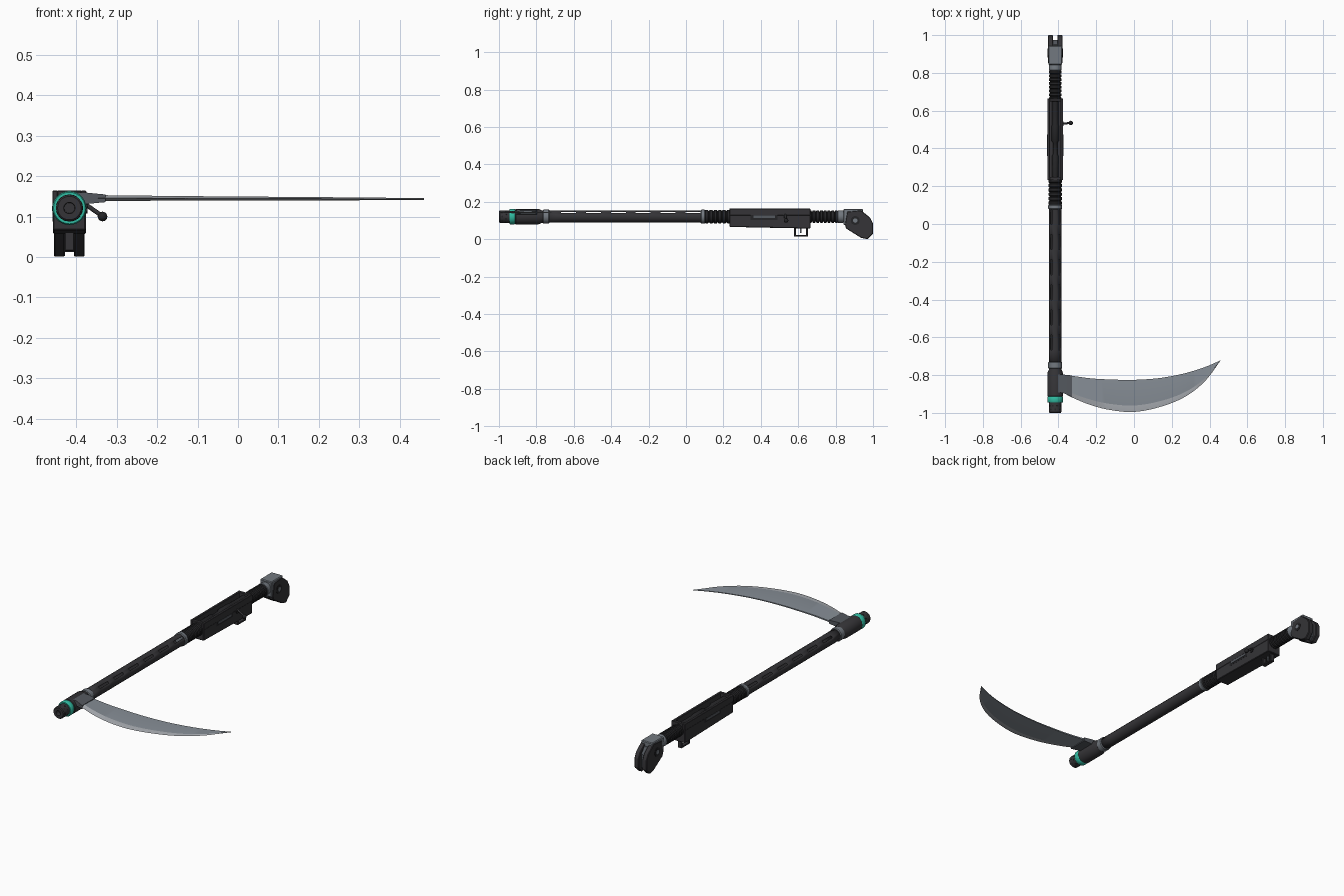
import bpy, bmesh, math
from mathutils import Vector, Matrix

cube = bpy.data.objects.get("Cube")
if cube:
    bpy.data.objects.remove(cube, do_unlink=True)

AX, AZ = -0.417, 0.121  # shaft axis


def material(name, rgb, rough=0.5):
    m = bpy.data.materials.new(name)
    m.use_nodes = True
    m.diffuse_color = (*rgb, 1)
    m.node_tree.nodes["Principled BSDF"].inputs["Base Color"].default_value = (*rgb, 1)
    return m


DARK = material("dark metal", (0.035, 0.034, 0.038))
BLACK = material("black rubber", (0.018, 0.018, 0.020))
STEEL = material("grey steel", (0.17, 0.19, 0.215))
BLADE = material("blade steel", (0.24, 0.27, 0.305))
EDGE = material("honed edge", (0.40, 0.42, 0.45))
SOCKET = material("socket grey", (0.09, 0.10, 0.115))
TEAL = material("teal glow", (0.03, 0.50, 0.36))


def finish(name, bm, *mats, angle=35):
    bmesh.ops.recalc_face_normals(bm, faces=bm.faces)
    me = bpy.data.meshes.new(name)
    bm.to_mesh(me)
    bm.free()
    for m in mats:
        me.materials.append(m)
    me.polygons.foreach_set("use_smooth", [True] * len(me.polygons))
    me.set_sharp_from_angle(angle=math.radians(angle))
    ob = bpy.data.objects.new(name, me)
    bpy.context.collection.objects.link(ob)
    return ob


def lathe(name, mat, profile, segs=28, axis=(AX, AZ)):
    """Solid of revolution along y from (y, radius) pairs."""
    bm = bmesh.new()
    rings = []
    for y, r in profile:
        rings.append([bm.verts.new((axis[0] + r * math.cos(2 * math.pi * i / segs), y,
                                    axis[1] + r * math.sin(2 * math.pi * i / segs)))
                      for i in range(segs)])
    for a, b in zip(rings, rings[1:]):
        for i in range(segs):
            j = (i + 1) % segs
            bm.faces.new((a[i], a[j], b[j], b[i]))
    bm.faces.new(rings[0])
    bm.faces.new(rings[-1])
    return finish(name, bm, mat)


def prism(name, mat, outline, x0, x1, bevel=0.003):
    """Extrude a (y, z) outline between two x offsets from the axis."""
    bm = bmesh.new()
    face = bm.faces.new([bm.verts.new((AX + x0, y, z)) for y, z in outline])
    ext = bmesh.ops.extrude_face_region(bm, geom=[face])
    bmesh.ops.translate(bm, vec=(x1 - x0, 0, 0),
                        verts=[v for v in ext["geom"] if isinstance(v, bmesh.types.BMVert)])
    if bevel:
        bmesh.ops.bevel(bm, geom=bm.edges[:], offset=bevel, segments=1, affect='EDGES')
    return finish(name, bm, mat, angle=20)


def box(name, mat, x0, x1, y0, y1, z0, z1, bevel=0.002):
    return prism(name, mat, [(y0, z0), (y1, z0), (y1, z1), (y0, z1)], x0, x1, bevel)


def rod(name, mat, a, b, r, segs=12):
    a, b = Vector(a), Vector(b)
    bm = bmesh.new()
    rot = (b - a).to_track_quat('Z', 'Y').to_matrix().to_4x4()
    bmesh.ops.create_cone(bm, cap_ends=True, segments=segs, radius1=r, radius2=r,
                          depth=(b - a).length, matrix=Matrix.Translation((a + b) / 2) @ rot)
    return finish(name, bm, mat)


def ribs(name, mat, y0, y1, count, r, depth):
    step = (y1 - y0) / count
    prof = []
    for i in range(count):
        y = y0 + i * step
        prof += [(y, r - depth), (y + step * 0.2, r), (y + step * 0.75, r), (y + step * 0.9, r - depth)]
    return lathe(name, mat, prof + [(y1, r - depth)])


# Slotted hollow shaft: faces are left out along the two upper diagonals
segs, slots, start, pitch, length = 16, 6, -0.668, 0.133, 0.08
cuts = [-0.74] + [v for i in range(slots) for v in (start + i * pitch, start + i * pitch + length)] + [0.09]
bm = bmesh.new()
rings = [[bm.verts.new((AX + 0.0325 * math.cos(2 * math.pi * (i - 0.5) / segs), y,
                        AZ + 0.0325 * math.sin(2 * math.pi * (i - 0.5) / segs)))
          for i in range(segs)] for y in cuts]
for k in range(len(cuts) - 1):
    for i in range(segs):
        if k % 2 and i in (2, 6):
            continue
        j = (i + 1) % segs
        bm.faces.new((rings[k][i], rings[k][j], rings[k + 1][j], rings[k + 1][i]))
shaft = finish("slotted_shaft", bm, DARK)
wall = shaft.modifiers.new("wall", 'SOLIDIFY')
wall.thickness, wall.offset = 0.004, -1

# Muzzle end with recessed bore and vent holes
lathe("muzzle", DARK, [(-0.975, 0.012), (-0.975, 0.013), (-1.0, 0.014), (-1.0, 0.029),
                       (-0.995, 0.033), (-0.93, 0.033)])
for row, y in enumerate((-0.982, -0.962)):
    for i in range(8):
        a = 2 * math.pi * (i + row * 0.5) / 8
        d = Vector((math.cos(a), 0, math.sin(a)))
        c = Vector((AX, y, AZ))
        rod("vent_hole", BLACK, c + d * 0.028, c + d * 0.0335, 0.005, 10)
lathe("teal_ring", TEAL, [(-0.945, 0.033), (-0.945, 0.039), (-0.94, 0.042), (-0.92, 0.042),
                          (-0.914, 0.039), (-0.914, 0.033)])

# Head sleeve that carries the blade
lathe("head_sleeve", DARK, [(-0.916, 0.036), (-0.91, 0.042), (-0.79, 0.042), (-0.772, 0.034), (-0.76, 0.033)])
for name, y0, y1 in (("front_collar", -0.766, -0.73), ("middle_collar", 0.078, 0.103)):
    lathe(name, STEEL, [(y0, 0.033), (y0 + 0.004, 0.037), (y1 - 0.004, 0.037), (y1, 0.033)])


# Curved blade: paired spine and edge points, smoothed and skinned
def smooth_path(pts, sub=5):
    pts = [Vector(p) for p in pts]
    ext = [2 * pts[0] - pts[1]] + pts + [2 * pts[-1] - pts[-2]]
    out = []
    for a, b, c, d in zip(ext, ext[1:], ext[2:], ext[3:]):
        for s in range(sub):
            t = s / sub
            out.append(0.5 * (2 * b + (c - a) * t + (2 * a - 5 * b + 4 * c - d) * t * t
                              + (3 * b - a - 3 * c + d) * t ** 3))
    return out + [pts[-1]]


spine = smooth_path([(-0.40, -0.80), (-0.33, -0.804), (-0.23, -0.817), (-0.13, -0.823), (0, -0.825),
                     (0.14, -0.815), (0.27, -0.79), (0.376, -0.757), (0.458, -0.722)])
edge = smooth_path([(-0.40, -0.88), (-0.32, -0.922), (-0.23, -0.958), (-0.13, -0.984), (0, -0.995),
                    (0.14, -0.968), (0.27, -0.915), (0.376, -0.832), (0.46, -0.72)])
bm = bmesh.new()
sections = []
last = len(spine) - 1
for i, (s, e) in enumerate(zip(spine, edge)):
    t = i / last
    half, z = 0.0085 - 0.006 * t, 0.146 - 0.003 * t
    b = e.lerp(s, 0.2)
    sections.append([bm.verts.new((p.x, p.y, z + h * half)) for p, h in
                     ((s, 0.5), (b, 0.9), (e, 0), (b, -0.9), (s, -0.5))])
for a, b in zip(sections, sections[1:]):
    for i in range(5):
        j = (i + 1) % 5
        f = bm.faces.new((a[i], a[j], b[j], b[i]))
        f.material_index = 1 if i in (1, 2) else 0
bm.faces.new(sections[0])
bm.faces.new(sections[-1])
finish("blade", bm, BLADE, EDGE, angle=12)

# Blade socket, tapering away from the head
bm = bmesh.new()
ends = []
for x, y0, y1, h in ((-0.41, -0.89, -0.797, 0.015), (-0.375, -0.895, -0.797, 0.014), (-0.328, -0.915, -0.802, 0.0095)):
    ends.append([bm.verts.new((x, y, 0.145 + s * h)) for y, s in ((y0, -1), (y1, -1), (y1, 1), (y0, 1))])
for a, b in zip(ends, ends[1:]):
    for i in range(4):
        j = (i + 1) % 4
        bm.faces.new((a[i], a[j], b[j], b[i]))
bm.faces.new(ends[0])
bm.faces.new(ends[-1])
finish("blade_socket", bm, SOCKET, angle=10)

# Ribbed grips
ribs("fore_grip", BLACK, 0.10, 0.24, 6, 0.036, 0.005)
ribs("rear_grip", BLACK, 0.655, 0.815, 8, 0.034, 0.007)
lathe("rear_collar", STEEL, [(0.81, 0.030), (0.814, 0.034), (0.836, 0.034), (0.85, 0.030)])

# Receiver with an open trough on top
prism("receiver", DARK, [(0.232, 0.066), (0.52, 0.060), (0.665, 0.057), (0.665, 0.13), (0.232, 0.13)], -0.041, 0.041)
for side in (-1, 1):
    a, b = sorted((side * 0.028, side * 0.042))
    box("receiver_rail", DARK, a, b, 0.232, 0.665, 0.127, 0.164)
    a, b = sorted((side * 0.038, side * 0.0415))
    box("side_port", BLACK, a, b, 0.345, 0.49, 0.104, 0.137, 0)
    a, b = sorted((side * 0.038, side * 0.0435))
    box("port_insert", SOCKET, a, b, 0.36, 0.475, 0.114, 0.126, 0)
box("receiver_front_wall", DARK, -0.03, 0.03, 0.232, 0.25, 0.127, 0.164)
box("receiver_rear_wall", DARK, -0.03, 0.03, 0.648, 0.665, 0.127, 0.164)

# Bolt in the trough, with its handle
lathe("bolt_body", BLACK, [(0.25, 0.016), (0.36, 0.018), (0.37, 0.012), (0.43, 0.012), (0.44, 0.019),
                           (0.52, 0.019), (0.53, 0.016), (0.648, 0.016)], 16, (AX, 0.138))
rod("bolt_handle", DARK, (AX + 0.03, 0.53, 0.137), (-0.337, 0.535, 0.102), 0.0055)
lathe("bolt_knob", BLACK, [(0.535 - 0.012 * math.cos(k * math.pi / 8), max(0.012 * math.sin(k * math.pi / 8), 0.0005))
                           for k in range(9)], 16, (-0.335, 0.10))
rod("bolt_pivot", BLACK, (AX + 0.035, 0.53, 0.12), (AX + 0.045, 0.53, 0.12), 0.012)

# Trigger guard and trigger
for y0, y1, z0, z1 in ((0.577, 0.587, 0.018, 0.062), (0.642, 0.652, 0.018, 0.062), (0.577, 0.652, 0.015, 0.024)):
    box("trigger_guard", DARK, -0.012, 0.012, y0, y1, z0, z1)
box("trigger", STEEL, -0.004, 0.004, 0.61, 0.618, 0.034, 0.062, 0)

# Forked pommel: steel block, two side cheeks and a recessed core
cheek = [(0.862, 0.148), (0.935, 0.155), (0.985, 0.115), (1.0, 0.085), (1.0, 0.03),
         (0.97, 0.0), (0.935, 0.008), (0.855, 0.058), (0.85, 0.08)]
box("pommel_block", STEEL, -0.036, 0.036, 0.842, 0.945, 0.075, 0.162, 0.004)
prism("pommel_core", SOCKET, [(0.86, 0.14), (0.95, 0.135), (0.975, 0.10), (0.975, 0.025), (0.955, 0.012), (0.86, 0.062)],
      -0.013, 0.013, 0)
for side in (-1, 1):
    a, b = sorted((side * 0.011, side * 0.038))
    prism("pommel_cheek", DARK, cheek, a, b)
    for name, mat, r, out in (("pivot_ring", BLACK, 0.024, 0.040), ("pivot_pin", STEEL, 0.012, 0.0415)):
        rod(name, mat, (AX + side * 0.03, 0.905, 0.10), (AX + side * out, 0.905, 0.10), r, 24)
